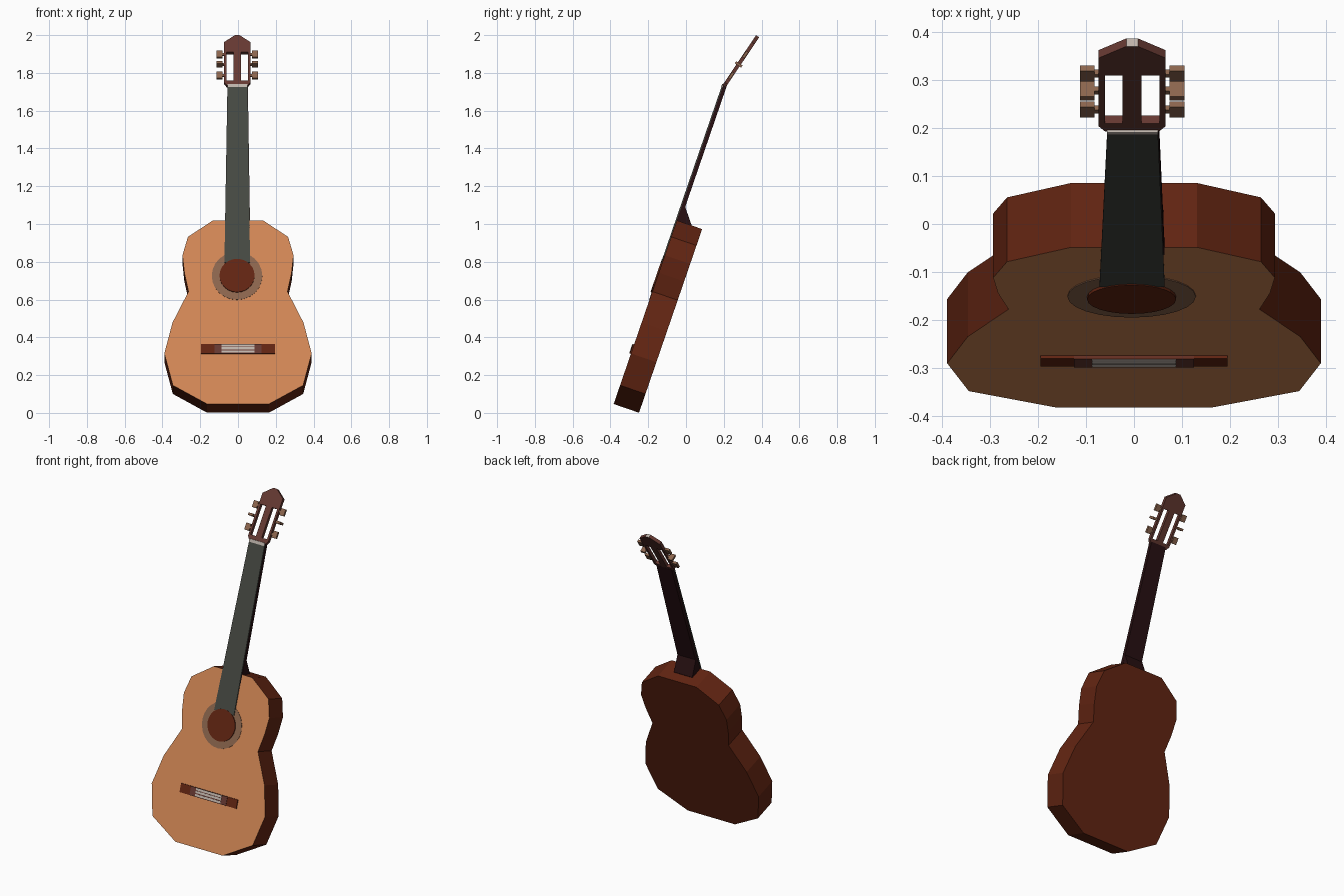
import bpy, bmesh, math
from mathutils import Matrix

cube = bpy.data.objects.get("Cube")
if cube:
    bpy.data.objects.remove(cube, do_unlink=True)


def material(name, r, g, b):
    m = bpy.data.materials.new(name)
    m.use_nodes = True
    m.diffuse_color = (r, g, b, 1)
    m.node_tree.nodes["Principled BSDF"].inputs["Base Color"].default_value = (r, g, b, 1)
    return m


SPRUCE = material("spruce orange", 0.64, 0.24, 0.09)
RED = material("red brown wood", 0.122, 0.018, 0.006)
EBONY = material("grey fretboard", 0.06, 0.065, 0.054)
NECK = material("dark neck wood", 0.021, 0.005, 0.006)
HEAD = material("headstock brown", 0.13, 0.04, 0.031)
TAN = material("tan brown", 0.26, 0.13, 0.075)
BONE = material("bone white", 0.52, 0.46, 0.41)


# Local frames: x across, y along the instrument, z out of the front
def frame(x, y, z, lean):
    return Matrix.Translation((x, y, z)) @ Matrix.Rotation(math.radians(90 - lean), 4, "X")


BODY = frame(0, -0.383, 0.047, 18.97)
HEADSTOCK = frame(-0.004, 0.193, 1.735, 33.9)


def prism(name, loops, low, high, mats, place, rule=None, shape=None):
    """Extrude an outline (with optional hole outlines) between two depths."""
    bm = bmesh.new()
    for pts in loops:
        vs = [bm.verts.new((x, y, low)) for x, y in pts]
        if len(loops) == 1:
            bm.faces.new(vs)
        else:
            for a, b in zip(vs, vs[1:] + vs[:1]):
                bm.edges.new((a, b))
    if len(loops) > 1:
        bmesh.ops.triangle_fill(bm, edges=bm.edges[:], use_beauty=True)
    out = bmesh.ops.extrude_face_region(bm, geom=bm.faces[:])
    for v in out["geom"]:
        if isinstance(v, bmesh.types.BMVert):
            v.co.z = high
    if shape:
        for v in bm.verts:
            shape(v)
    bmesh.ops.recalc_face_normals(bm, faces=bm.faces[:])
    if rule:
        for f in bm.faces:
            f.material_index = 1 if rule(f) else 0
    me = bpy.data.meshes.new(name)
    bm.to_mesh(me)
    bm.free()
    for m in mats:
        me.materials.append(m)
    ob = bpy.data.objects.new(name, me)
    ob.matrix_world = place
    bpy.context.collection.objects.link(ob)
    return ob


def mirrored(half):
    return half + [(-x, y) for x, y in reversed(half)]


def rect(x0, x1, y0, y1):
    return [(x0, y0), (x1, y0), (x1, y1), (x0, y1)]


def circle(cx, cy, r, n=24):
    return [(cx + r * math.cos(i * math.tau / n), cy + r * math.sin(i * math.tau / n))
            for i in range(n)]


# Body with a pale soundboard on its front face
outline = mirrored([(0.163, 0), (0.345, 0.105), (0.39, 0.283), (0.347, 0.455), (0.262, 0.63),
                    (0.284, 0.735), (0.294, 0.833), (0.265, 0.936), (0.132, 1.028)])
prism("body", [outline], -0.142, 0, [RED, SPRUCE], BODY, rule=lambda f: f.normal.z > 0.9)

# Sound hole and rosette
prism("rosette", [circle(-0.005, 0.717, 0.134)], 0, 0.002, [TAN], BODY)
prism("sound_hole", [circle(-0.005, 0.717, 0.093)], 0, 0.008, [RED], BODY)

# Neck, fretboard and nut
prism("neck", [mirrored([(0.064, 0.98), (0.052, 1.79)])], -0.019, 0, [NECK], BODY)
prism("fretboard", [[(-0.072, 0.79), (0.064, 0.79), (0.05, 1.775), (-0.056, 1.775)]],
      0, 0.006, [EBONY], BODY)
prism("nut", [rect(-0.056, 0.05, 1.772, 1.79)], -0.004, 0.008, [BONE], BODY)


# Heel slopes from the back of the neck down into the body
def slope(v):
    if v.co.z < -0.05 and v.co.y > 1.05:
        v.co.y = 1.03


prism("heel", [rect(-0.064, 0.062, 0.98, 1.115)], -0.082, -0.015, [NECK], BODY, shape=slope)

# Bridge with a tie block and pale strips
prism("bridge", [rect(-0.195, 0.195, 0.281, 0.333)], 0, 0.006, [RED], BODY)
prism("tie_block", [rect(-0.125, 0.125, 0.281, 0.333)], 0.002, 0.008, [HEAD], BODY)
for i, y in enumerate((0.285, 0.303, 0.319)):
    prism(f"bridge_strip_{i + 1}", [rect(-0.088, 0.088, y, y + 0.012)], 0.006, 0.01, [BONE], BODY)

# Slotted headstock with a pale tip
head = mirrored([(0.056, 0), (0.07, 0.02), (0.07, 0.275), (0.012, 0.319)])
slots = [rect(-0.057, -0.02, 0.03, 0.21), rect(0.02, 0.057, 0.03, 0.21)]
prism("headstock", [head] + slots, -0.02, 0, [HEAD, BONE], HEADSTOCK,
      rule=lambda f: f.normal.y > 0.9 and f.calc_center_median().y > 0.3)

# Tuners: the middle one on each side is turned edge-on
for side, label in ((1, "left"), (-1, "right")):
    for i, y in enumerate((0.068, 0.139, 0.202)):
        wide, deep = (0.007, 0.02) if i == 1 else (0.02, 0.007)
        prism(f"{label}_tuner_shaft_{i + 1}", [rect(side * 0.06, side * 0.085, y - 0.006, y + 0.006)],
              -0.016, -0.004, [TAN], HEADSTOCK)
        prism(f"{label}_tuner_button_{i + 1}",
              [rect(side * 0.078, side * 0.109, y - wide, y + wide)],
              -0.01 - deep, -0.01 + deep, [TAN], HEADSTOCK)
